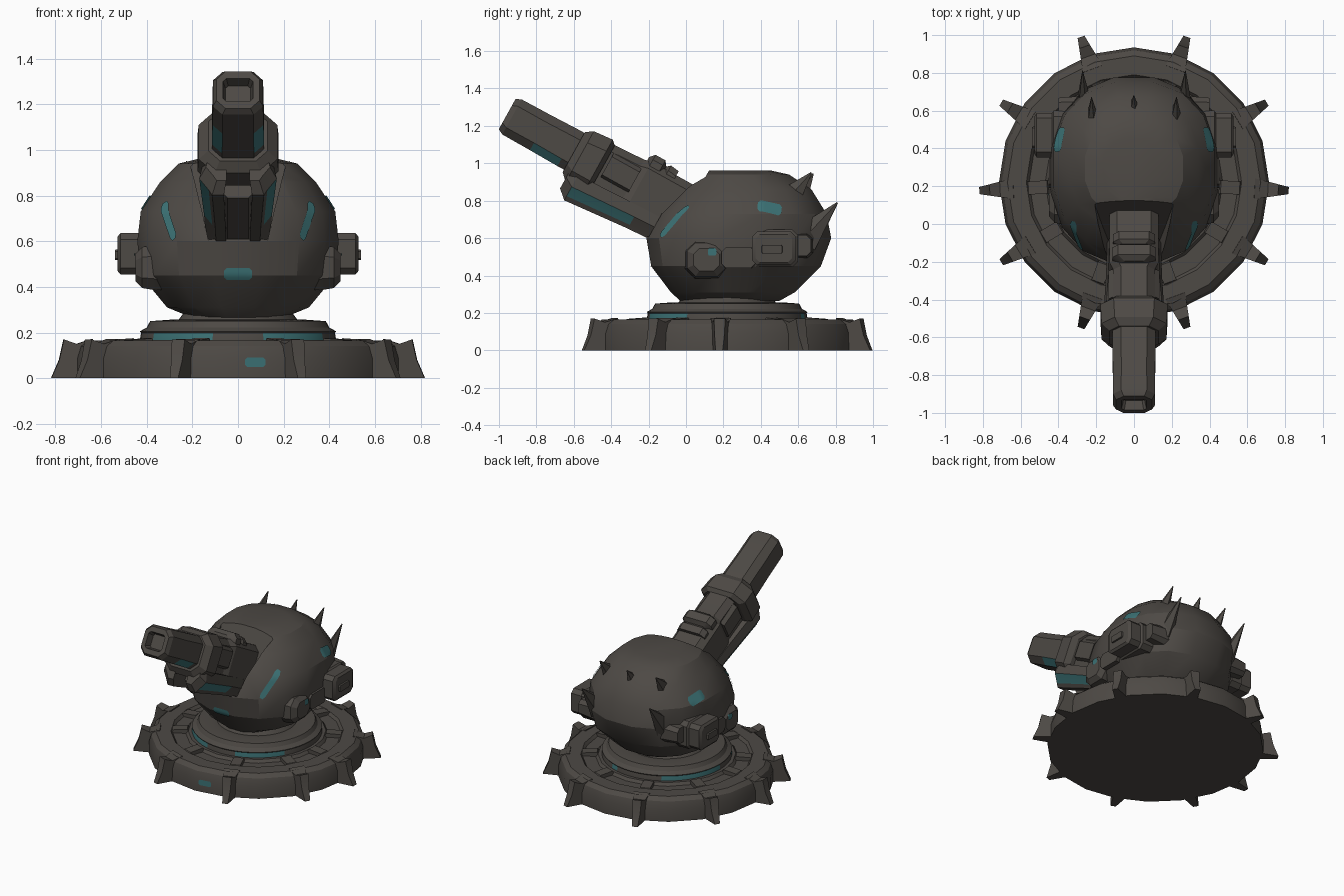
import bpy, bmesh, math
from mathutils import Vector, Matrix
from mathutils.bvhtree import BVHTree

if "Cube" in bpy.data.objects:
    bpy.data.objects.remove(bpy.data.objects["Cube"], do_unlink=True)


def material(name, rgb):
    m = bpy.data.materials.new(name)
    m.use_nodes = True
    m.diffuse_color = (*rgb, 1)
    m.node_tree.nodes["Principled BSDF"].inputs["Base Color"].default_value = (*rgb, 1)
    m.node_tree.nodes["Principled BSDF"].inputs["Roughness"].default_value = 0.8
    return m


METAL = material("dark_brown_metal", (0.075, 0.067, 0.059))
TEAL = material("teal_glow", (0.045, 0.17, 0.18))
CY = 0.22  # y of the turret axis
TILT = math.radians(29)
MUZZLE = Vector((0, -0.955, 1.265))
BACK = Vector((0, math.cos(TILT), -math.sin(TILT)))
UP = Vector((0, math.sin(TILT), math.cos(TILT)))


def finish(name, bm, recalc=True):
    if recalc:
        bmesh.ops.recalc_face_normals(bm, faces=bm.faces[:])
    me = bpy.data.meshes.new(name)
    bm.to_mesh(me)
    bm.free()
    me.materials.append(METAL)
    me.materials.append(TEAL)
    ob = bpy.data.objects.new(name, me)
    bpy.context.collection.objects.link(ob)
    return ob


def loft(name, rings, teal=lambda ring, side: False):
    """Skin a list of equal rings and cap both ends."""
    bm = bmesh.new()
    vs = [[bm.verts.new(p) for p in r] for r in rings]
    n = len(rings[0])
    for k in range(len(vs) - 1):
        for i in range(n):
            j = (i + 1) % n
            f = bm.faces.new((vs[k][i], vs[k][j], vs[k + 1][j], vs[k + 1][i]))
            f.material_index = int(teal(k, i))
    bm.faces.new(vs[0])
    bm.faces.new(vs[-1])
    return finish(name, bm)


def lathe(name, profile, n, teal=lambda ring, side: False):
    turn = [math.tau * i / n for i in range(n)]
    return loft(name, [[(r * math.cos(a), CY + r * math.sin(a), z) for a in turn]
                       for r, z in profile], teal)


def octagon(w, lo, hi, c):
    half = [(w, lo + c), (w, hi - c), (w - c, hi)]
    return half + [(-x, n) for x, n in reversed(half)] + [(c - w, lo), (w - c, lo)]


def gun_ring(s, pts):
    return [MUZZLE + BACK * s + UP * n + Vector((x, 0, 0)) for x, n in pts]


def gun_part(name, sections, teal=lambda ring, side: False):
    """Sections are (distance behind muzzle, half width, low, high, chamfer)."""
    return loft(name, [gun_ring(s, octagon(*o)) for s, *o in sections], teal)


def side_box(name, side, y, z, hy, hz, c, xs):
    """Chamfered box running out sideways; xs holds (x, scale) stations."""
    return loft(name, [[(side * x, y + a * k, z + b * k) for a, b in octagon(hy, -hz, hz, c)]
                       for x, k in xs])


def horn(name, base, tip, radius):
    base, tip = Vector(base), Vector(tip)
    d = tip - base
    bm = bmesh.new()
    mat = Matrix.Translation((base + tip) / 2) @ d.to_track_quat('Z', 'X').to_matrix().to_4x4()
    bmesh.ops.create_cone(bm, cap_ends=True, segments=5, radius1=radius, radius2=0.004,
                          depth=d.length, matrix=mat)
    for v in bm.verts:  # flatten sideways into a fin
        v.co.x = base.x + (v.co.x - base.x) * 0.5
    return finish(name, bm)


def decal(name, target, centre, u, out, half_width):
    """Thin painted patch that follows the surface of the target."""
    me = target.data
    tree = BVHTree.FromPolygons([v.co for v in me.vertices], [p.vertices[:] for p in me.polygons])
    centre, u, out = Vector(centre), Vector(u), Vector(out).normalized()
    v = out.cross(u).normalized() * half_width
    bm = bmesh.new()
    cols, rows, grid = 10, 4, []
    for i in range(cols + 1):
        a = 2 * i / cols - 1
        squeeze = 0.55 if i in (0, cols) else 1
        line = []
        for j in range(rows + 1):
            p = centre + u * a + v * (2 * j / rows - 1) * squeeze
            hit = tree.ray_cast(p + out * 0.4, -out)[0]
            line.append(bm.verts.new((hit or p) + out * 0.006))
        grid.append(line)
    for i in range(cols):
        for j in range(rows):
            f = bm.faces.new((grid[i][j], grid[i + 1][j], grid[i + 1][j + 1], grid[i][j + 1]))
            f.material_index = 1
    return finish(name, bm, recalc=False)


# Base disc with a channel in its top
base = lathe("base_disc", [(0.715, 0), (0.715, 0.09), (0.7, 0.14), (0.67, 0.165), (0.57, 0.165),
                           (0.555, 0.145), (0.47, 0.145), (0.455, 0.165), (0.2, 0.165)], 20)
decal("base_patch", base, (0.075, -0.5, 0.07), (0.045, 0, 0), (0, -1, 0), 0.02)

# Claws round the rim and ribs across the channel
CLAW = [(0.62, 0), (0.82, 0), (0.785, 0.08), (0.765, 0.17), (0.71, 0.15), (0.64, 0.172)]
for i, deg in enumerate((-3, 31, 70, 110, 149, 183, 211, 250, 290, 329)):
    rot = Matrix.Translation((0, CY, 0)) @ Matrix.Rotation(math.radians(deg), 4, 'Z')
    loft(f"rim_claw_{i}", [[rot @ Vector((r, s * (0.055 - 0.2 * max(0, r - 0.64)), z))
                            for r, z in CLAW] for s in (-1, 1)])
    loft(f"channel_rib_{i}", [[rot @ Vector((r, s * 0.035, z)) for r, z in
                               ((0.44, 0.14), (0.58, 0.14), (0.56, 0.168), (0.46, 0.175))]
                              for s in (-1, 1)])

# Turntable with glowing arcs in its side wall
ARCS = ((283, 332), (208, 257), (123, 180), (65, 78))
lathe("turntable", [(0.43, 0.15), (0.43, 0.168), (0.425, 0.198), (0.43, 0.205), (0.4, 0.222),
                    (0.385, 0.25), (0.3, 0.256), (0.265, 0.25), (0.235, 0.29), (0.24, 0.32)], 48,
      lambda k, i: k == 1 and any(a <= (i + 0.5) * 7.5 <= b for a, b in ARCS))

# Faceted turret body: (z, half width, front y, back y)
SHELL = [(0.265, 0.2, -0.03, 0.5), (0.31, 0.31, -0.08, 0.58), (0.45, 0.425, -0.185, 0.72),
         (0.6, 0.44, -0.21, 0.775), (0.73, 0.425, -0.15, 0.75), (0.86, 0.34, -0.04, 0.67),
         (0.94, 0.26, 0.04, 0.55), (0.962, 0.17, 0.12, 0.45)]


def shell_ring(z, w, front, back):
    pts = []
    for i in range(16):
        a = math.tau * (i + 0.5) / 16
        c, s = (math.copysign(abs(t) ** 0.88, t) for t in (math.cos(a), math.sin(a)))
        pts.append((w * c * 1.02, (front + back) / 2 + (back - front) / 2 * s * 1.02, z))
    return pts


body = loft("turret_body", [shell_ring(*r) for r in SHELL])

# Notch in the front of the body for the gun
wedge = [(-0.13, -0.21), (0.13, -0.21), (0.17, 0.0), (0.24, 0.4), (-0.24, 0.4), (-0.17, 0.0)]
cutter = loft("notch_cutter", [gun_ring(s, wedge) for s in (0.5, 1.09)])
cutter.hide_render = True
mod = body.modifiers.new("notch", 'BOOLEAN')
mod.operation, mod.object, mod.solver = 'DIFFERENCE', cutter, 'EXACT'
bpy.context.view_layer.update()
cut = bpy.data.meshes.new_from_object(body.evaluated_get(bpy.context.evaluated_depsgraph_get()))
body.modifiers.clear()
body.data = cut
bpy.data.objects.remove(cutter, do_unlink=True)

# Gun: hollow barrel, collar, breech, hinge clamp
gun_part("barrel", [(0.46, 0.115, -0.115, 0.11, 0.045), (0.37, 0.115, -0.115, 0.11, 0.045),
                    (0.2, 0.112, -0.112, 0.106, 0.045), (0.03, 0.11, -0.11, 0.104, 0.042),
                    (0, 0.095, -0.095, 0.09, 0.04), (0, 0.066, -0.06, 0.055, 0.015),
                    (0.05, 0.055, -0.05, 0.045, 0.012)],
         lambda k, i: k == 1 and i in (5, 7))
gun_part("collar", [(0.41, 0.13, -0.13, 0.115, 0.05), (0.45, 0.172, -0.17, 0.142, 0.07),
                    (0.56, 0.178, -0.17, 0.152, 0.07), (0.585, 0.14, -0.14, 0.13, 0.05)])
gun_part("breech", [(0.56, 0.11, -0.14, 0.13, 0.04), (0.76, 0.11, -0.14, 0.14, 0.04),
                    (0.8, 0.13, -0.15, 0.15, 0.04), (1.3, 0.13, -0.15, 0.15, 0.04)])
gun_part("hinge_clamp", [(0.775, 0.07, 0.1, 0.165, 0.02), (0.8, 0.115, 0.08, 0.192, 0.03),
                         (0.86, 0.115, 0.08, 0.192, 0.03), (0.88, 0.08, 0.08, 0.165, 0.02),
                         (0.9, 0.11, 0.08, 0.182, 0.03), (0.95, 0.11, 0.08, 0.175, 0.03)])
gun_part("under_spine", [(0.6, 0.075, -0.21, -0.1, 0.03), (1.15, 0.075, -0.2, -0.1, 0.03)])

RAIL = [(0.06, -0.1), (0.15, -0.1), (0.165, -0.17), (0.125, -0.225), (0.11, -0.25), (0.06, -0.25)]
for side, tag in ((1, "left"), (-1, "right")):
    # Glowing rails under the gun and cover plates on the breech
    loft(f"gun_rail_{tag}", [gun_ring(s, [(side * x * k, n * k) for x, n in RAIL])
                             for s, k in ((0.44, 0.85), (0.49, 1.03), (0.86, 0.9), (1.06, 0.86))],
         lambda k, i: k == 1 and i == 2)
    loft(f"breech_plate_{tag}", [gun_ring(s, [(side * x, n) for x, n in
                                 ((0.1, -0.06), (0.135, -0.04), (0.135, 0.07), (0.1, 0.1))])
                                 for s in (0.6, 0.77)])
    # Side pods
    side_box(f"pod_box_{tag}", side, 0.47, 0.545, 0.13, 0.1, 0.03,
             [(0.34, 1), (0.425, 1), (0.435, 0.9), (0.515, 0.9), (0.528, 0.75)])
    side_box(f"pod_nub_{tag}", side, 0.46, 0.54, 0.06, 0.025, 0.008, [(0.5, 1), (0.54, 0.9)])
    side_box(f"pod_link_{tag}", side, 0.28, 0.495, 0.1, 0.06, 0.025, [(0.34, 1), (0.45, 0.9)])
    side_box(f"pod_tail_{tag}", side, 0.62, 0.56, 0.06, 0.07, 0.03, [(0.25, 1), (0.4, 0.8)])
    ball = side_box(f"front_pod_{tag}", side, 0.11, 0.485, 0.115, 0.1, 0.05,
                    [(0.26, 0.9), (0.36, 1), (0.42, 0.9), (0.45, 0.6)])
    decal(f"front_pod_patch_{tag}", ball, (side * 0.45, 0.14, 0.525), (0, 0.022, 0),
          (side, 0, 0.2), 0.02)
    # Painted stripes on the body
    decal(f"cheek_stripe_{tag}", body, (side * 0.3, -0.06, 0.69), (side * 0.015, 0.08, 0.08),
          (side * 0.75, -0.66, 0.1), 0.019)
    decal(f"flank_patch_{tag}", body, (side * 0.38, 0.445, 0.755), (0, 0.065, -0.008),
          (side * 0.85, 0.1, 0.4), 0.035)
    # Outer back horns
    horn(f"upper_horn_{tag}", (side * 0.22, 0.54, 0.8), (side * 0.23, 0.67, 0.95), 0.075)
    horn(f"lower_horn_{tag}", (side * 0.265, 0.63, 0.59), (side * 0.28, 0.81, 0.79), 0.085)
horn("upper_horn_middle", (0, 0.58, 0.8), (0, 0.68, 0.945), 0.075)
decal("chin_patch", body, (0, -0.2, 0.455), (0.062, 0, 0), (0, -1, -0.1), 0.027)

# Smooth the rounded parts, keep hard edges
bpy.ops.object.select_all(action='DESELECT')
for ob in bpy.context.collection.objects:
    if ob.type == 'MESH':
        ob.select_set(True)
        bpy.context.view_layer.objects.active = ob
bpy.ops.object.shade_smooth_by_angle(angle=math.radians(25))
